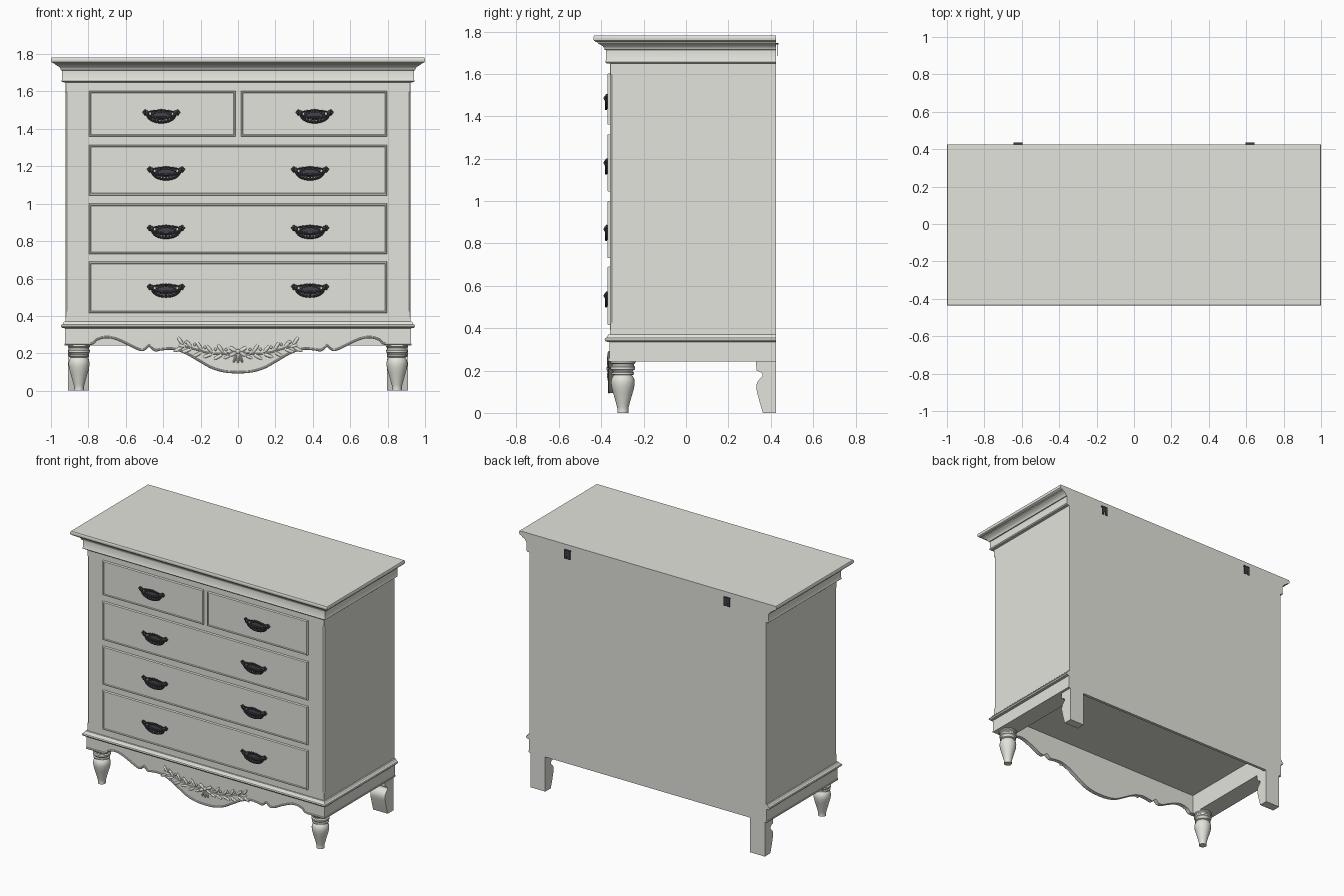
import bpy, bmesh, math
from mathutils import Matrix, Vector

if "Cube" in bpy.data.objects:
    bpy.data.objects.remove(bpy.data.objects["Cube"])


def material(name, rgb):
    m = bpy.data.materials.new(name)
    m.use_nodes = True
    m.diffuse_color = (*rgb, 1)
    bsdf = m.node_tree.nodes["Principled BSDF"]
    bsdf.inputs["Base Color"].default_value = (*rgb, 1)
    bsdf.inputs["Roughness"].default_value = 0.7
    return m


PAINT = material("pale grey paint", (0.76, 0.77, 0.705))
IRON = material("dark iron", (0.05, 0.05, 0.06))
HX, FRONT, BACK = 0.921, -0.358, 0.425
FLOOR = 0.382


def finish(name, bm, mat=PAINT, smooth=True):
    bmesh.ops.recalc_face_normals(bm, faces=bm.faces)
    me = bpy.data.meshes.new(name)
    bm.to_mesh(me)
    bm.free()
    me.materials.append(mat)
    if smooth:
        for p in me.polygons:
            p.use_smooth = True
        me.set_sharp_from_angle(angle=math.radians(32))
    ob = bpy.data.objects.new(name, me)
    bpy.context.collection.objects.link(ob)
    return ob


def box(bm, x0, x1, y0, y1, z0, z1):
    mat = Matrix.Translation(((x0 + x1) / 2, (y0 + y1) / 2, (z0 + z1) / 2))
    bmesh.ops.create_cube(bm, size=1, matrix=mat @ Matrix.Diagonal((x1 - x0, y1 - y0, z1 - z0, 1)))


def skin(bm, rings, caps=True):
    """Join closed rings of points, capping both ends if asked."""
    rows = [[bm.verts.new(p) for p in ring] for ring in rings]
    n = len(rows[0])
    for a, b in zip(rows, rows[1:]):
        for i in range(n):
            j = (i + 1) % n
            bm.faces.new((a[i], a[j], b[j], b[i]))
    if caps:
        bm.faces.new(rows[0])
        bm.faces.new(rows[-1])


def wrap(name, levels, caps=True):
    """Moulding round front and sides, flush at the back: (offset, z)."""
    bm = bmesh.new()
    skin(bm, [[(-HX - o, BACK, z), (-HX - o, FRONT - o, z),
               (HX + o, FRONT - o, z), (HX + o, BACK, z)] for o, z in levels], caps)
    return finish(name, bm)


def tube(bm, pts, r, y, sides=8):
    """Round bar along (x, z) points at depth y."""
    rings = []
    for i, (x, z) in enumerate(pts):
        a, b = pts[max(i - 1, 0)], pts[min(i + 1, len(pts) - 1)]
        n = Vector((a[1] - b[1], 0, b[0] - a[0])).normalized()
        ring = []
        for k in range(sides):
            t = math.tau * k / sides
            ring.append(Vector((x, y, z)) + n * r * math.cos(t)
                        + Vector((0, r * math.sin(t), 0)))
        rings.append(ring)
    skin(bm, rings)


def blob(bm, x, y, z, rx, ry, rz, angle=0):
    mat = (Matrix.Translation((x, y, z)) @ Matrix.Rotation(-angle, 4, "Y")
           @ Matrix.Diagonal((rx, ry, rz, 1)))
    bmesh.ops.create_uvsphere(bm, u_segments=10, v_segments=6, radius=1, matrix=mat)


def curve(points, steps=6):
    """Smooth path through 2D points."""
    p = [Vector(q) for q in points]
    p = [2 * p[0] - p[1]] + p + [2 * p[-1] - p[-2]]
    out = []
    for a, b, c, d in zip(p, p[1:], p[2:], p[3:]):
        for k in range(steps):
            t = k / steps
            out.append(tuple(0.5 * (2 * b + (c - a) * t + (2 * a - 5 * b + 4 * c - d) * t * t
                                    + (3 * b - a - 3 * c + d) * t ** 3)))
    return out + [tuple(points[-1])]


# Carcass with stopped chamfers on the front corners
bm = bmesh.new()
rings = []
for c, z in ((.001, FLOOR), (.001, .42), (.008, .428), (.008, 1.594), (.001, 1.602), (.001, 1.66)):
    rings.append([(-HX, BACK, z), (-HX, FRONT + c, z), (-HX + c, FRONT, z),
                  (HX - c, FRONT, z), (HX, FRONT + c, z), (HX, BACK, z)])
skin(bm, rings)
finish("carcass", bm, smooth=False)

# Crown and waist mouldings
wrap("crown_top", [(.0, 1.648), (.018, 1.65), (.024, 1.656), (.02, 1.664), (.02, 1.712),
                   (.026, 1.714), (.028, 1.722), (.036, 1.732), (.05, 1.74), (.058, 1.744),
                   (.06, 1.75), (.07, 1.752), (.077, 1.758), (.079, 1.766), (.079, 1.774),
                   (.075, 1.781)])
wrap("waist_moulding", [(-.012, .333), (.006, .334), (.02, .337), (.026, .345), (.023, .353),
                        (.016, .357), (.012, .365), (.008, .37), (-.012, .372)], caps=False)

# Drawer fronts with a raised rim around a sunken panel
rows = [(1.36, 1.602), (1.045, 1.315), (.73, 1.0), (.415, .69)]
drawers = [(-.797, -.014, *rows[0]), (.016, .797, *rows[0])]
drawers += [(-.797, .797, *r) for r in rows[1:]]
for i, (x0, x1, z0, z1) in enumerate(drawers):
    bm = bmesh.new()
    box(bm, x0, x1, FRONT - .008, FRONT + .01, z0, z1)
    bm.normal_update()
    face = min(bm.faces, key=lambda f: f.calc_center_median().y)
    for width, depth in ((.004, .005), (.008, 0), (.004, -.005)):
        bmesh.ops.inset_region(bm, faces=[face], thickness=width, depth=depth)
    finish(f"drawer_front_{i + 1}", bm, smooth=False)

# Pierced drawer pulls
bm = bmesh.new()
for drop, rise, r in ((-.04, .002, .006), (.024, .008, .004), (-.016, .004, .006)):
    arc = [(.074 * math.cos(t), rise + (drop - rise) * math.sin(t))
           for t in [math.pi * k / 16 for k in range(17)]]
    tube(bm, arc, r, -.377)
blob(bm, 0, -.372, -.006, .064, .005, .022)
for k in range(-3, 4):
    blob(bm, k * .018, -.375, -.025 + .0013 * k * k, .006, .005, .014, -k * .15)
    blob(bm, k * .016, -.374, .022 - .0014 * k * k, .009, .005, .009)
for s in (-1, 1):
    blob(bm, s * .076, -.377, .01, .011, .012, .014)
    blob(bm, s * .092, -.374, .012, .011, .006, .007, s * .5)
    blob(bm, s * .088, -.374, .022, .008, .006, .006, -s * .6)
    blob(bm, s * .088, -.374, .002, .007, .006, .005, s * .9)
first = finish("drawer_pull_1", bm, IRON)
spots = [(s * .41, 1.475) for s in (-1, 1)]
spots += [(s * .385, z) for z in (1.17, .857, .543) for s in (-1, 1)]
first.location = (spots[0][0], 0, spots[0][1])
for i, (x, z) in enumerate(spots[1:]):
    ob = bpy.data.objects.new(f"drawer_pull_{i + 2}", first.data)
    ob.location = (x, 0, z)
    bpy.context.collection.objects.link(ob)

# Scalloped apron with a bead along its lower edge
half = curve([(0, .093), (.07, .098), (.14, .118), (.21, .157), (.28, .197), (.35, .219),
              (.41, .216), (.445, .212), (.475, .238)])
half += curve([(.475, .238), (.505, .214), (.54, .22), (.6, .25), (.66, .275), (.71, .281),
               (.755, .268), (.78, .247), (.84, .245), (HX + .004, .245)])[1:]
edge = [(-x, z) for x, z in half[:0:-1]] + half
bm = bmesh.new()
outline = edge + [(HX + .004, .34), (-HX - .004, .34)]
skin(bm, [[(x, y, z) for x, z in outline] for y in (FRONT - .004, FRONT + .02)])
finish("front_apron", bm, smooth=False)
bm = bmesh.new()
tube(bm, [(x, z + .005) for x, z in edge], .006, FRONT - .005)
finish("apron_bead", bm)

# Thick side rails over the legs, thin front and back rails, open recess between
bm = bmesh.new()
for s in (-1, 1):
    for inner, outer, y, low, high in ((.797, HX, FRONT, .243, FLOOR + .01),
                                       (HX - .01, HX + .003, FRONT, .243, .34),
                                       (HX, HX + .007, FRONT - .004, .243, .252)):
        box(bm, *sorted((s * inner, s * outer)), y, BACK, low, high)
box(bm, -HX, HX, BACK - .02, BACK, .243, FLOOR + .01)
box(bm, -HX, HX, FRONT, FRONT + .02, .33, FLOOR + .01)
finish("base_rails", bm, smooth=False)

# Carved spray of leaves and berries
bm = bmesh.new()
Y = FRONT - .006
for s in (-1, 1):
    stem = curve([(.02, .205), (.09, .197), (.16, .203), (.23, .222), (.29, .238)], 5)
    tube(bm, [(s * x, z) for x, z in stem], .004, Y, 6)
    for i, (x, z) in enumerate(stem[4::4]):
        for side in (-1, 1):
            a = .25 + side * (.6 if i % 2 else .75)
            d = .034
            blob(bm, s * (x + d * math.cos(a)), Y, z + d * math.sin(a), .03, .008, .0095, s * a)
        blob(bm, s * (x - .012), Y - .003, z + .022, .008, .007, .008)
    blob(bm, s * .3, Y, .24, .024, .008, .009, s * .25)
    blob(bm, s * .028, Y, .222, .027, .009, .011, s * .55)
    blob(bm, s * .026, Y, .196, .024, .009, .01, -s * .5)
    blob(bm, s * .016, Y, .172, .007, .008, .024, s * .35)
    blob(bm, s * .06, Y, .18, .022, .008, .008, -s * .4)
blob(bm, 0, Y - .002, .21, .013, .01, .013)
blob(bm, 0, Y, .168, .008, .008, .02)
finish("carved_spray", bm)

# Turned front legs
profile = [(.052, .26), (.06, .243), (.06, .236), (.052, .23), (.052, .222), (.058, .216),
           (.058, .205), (.049, .2), (.046, .194), (.053, .19), (.053, .182), (.044, .178)]
profile += curve([(.044, .178), (.053, .162), (.056, .142), (.052, .115), (.042, .08),
                  (.032, .045), (.026, .02), (.026, .0)], 3)[1:]
for s, side in ((-1, "right"), (1, "left")):
    bm = bmesh.new()
    skin(bm, [[(s * .85 + r * math.cos(math.tau * k / 24),
                -.298 + r * math.sin(math.tau * k / 24), z) for k in range(24)]
              for r, z in profile])
    finish(f"front_leg_{side}", bm)

    # Bracket-shaped back legs
    bm = bmesh.new()
    cut = [(.33, .26), (.33, .24), (.333, .2)]
    cut += curve([(.333, .2), (.358, .188), (.36, .172), (.34, .15), (.332, .12),
                  (.344, .065), (.363, 0)], 4)[1:]
    cut += [(BACK, 0), (BACK, .26)]
    skin(bm, [[(s * x, y, z) for y, z in cut] for x in (.797, .91)])
    finish(f"back_leg_{side}", bm)

    # Wall brackets on the back
    bm = bmesh.new()
    c = s * .62
    box(bm, c - .023, c + .023, BACK - .005, BACK + .011, 1.738, 1.746)
    box(bm, c - .023, c + .023, BACK + .006, BACK + .01, 1.704, 1.742)
    for x in (c - .023, c + .005):
        box(bm, x, x + .018, BACK + .006, BACK + .01, 1.684, 1.706)
    finish(f"wall_bracket_{side}", bm, IRON, smooth=False)
